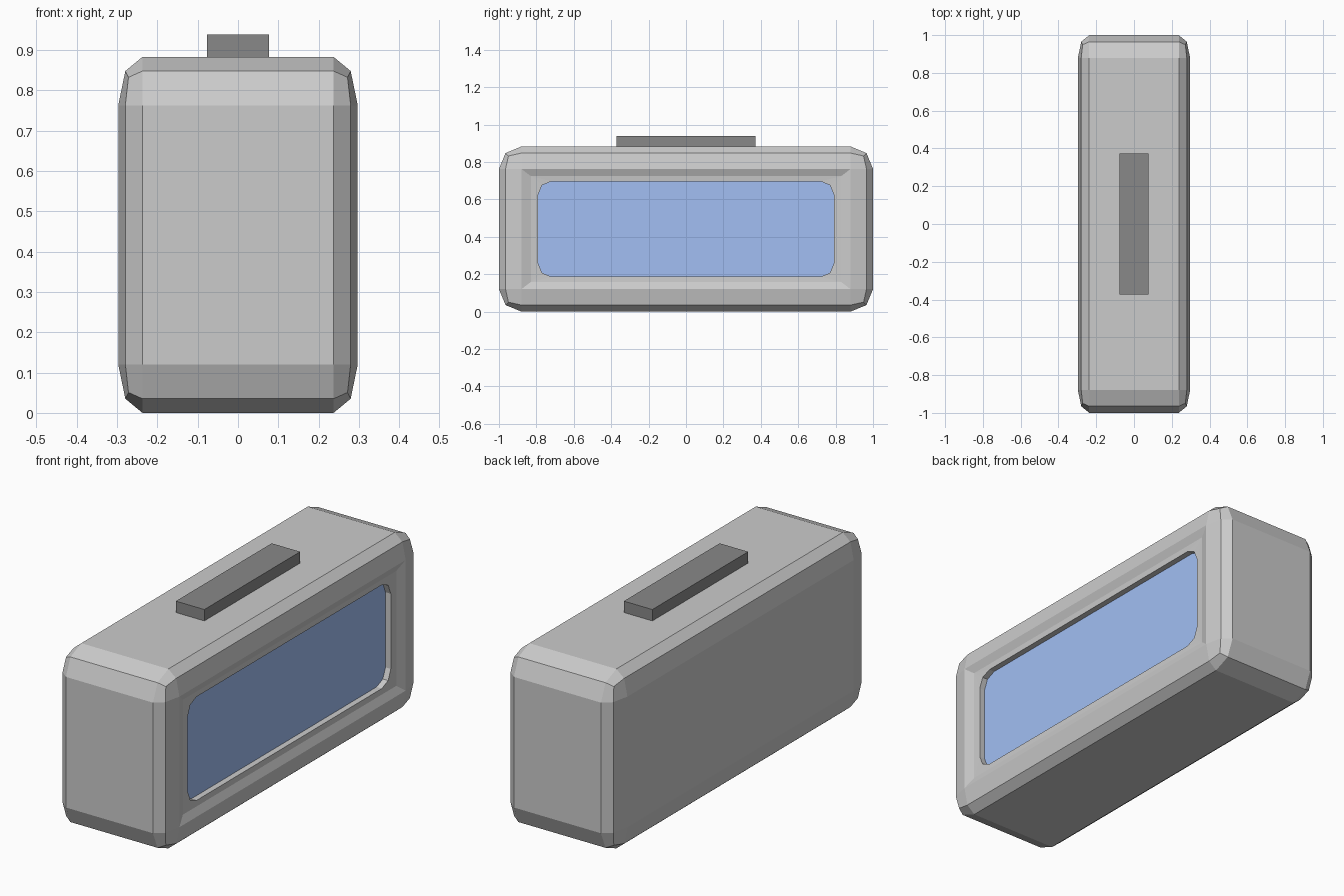
import bpy, bmesh
from mathutils import Matrix, Vector

if "Cube" in bpy.data.objects:
    bpy.data.objects.remove(bpy.data.objects["Cube"])


def material(name, rgb):
    mat = bpy.data.materials.new(name)
    mat.diffuse_color = (*rgb, 1)
    mat.use_nodes = True
    mat.node_tree.nodes["Principled BSDF"].inputs["Base Color"].default_value = mat.diffuse_color
    return mat


def finish(bm, name, mat=None):
    bmesh.ops.recalc_face_normals(bm, faces=bm.faces)
    mesh = bpy.data.meshes.new(name)
    bm.to_mesh(mesh)
    bm.free()
    obj = bpy.data.objects.new(name, mesh)
    bpy.context.collection.objects.link(obj)
    if mat:
        mesh.materials.append(mat)
    return obj


def box(size, centre):
    bm = bmesh.new()
    bmesh.ops.create_cube(bm, size=1, matrix=Matrix.Translation(centre) @ Matrix.Diagonal((*size, 1)))
    return bm


def bevel(bm, edges, width):
    bmesh.ops.bevel(bm, geom=edges, offset=width, offset_type='OFFSET', segments=2,
                    profile=0.5, affect='EDGES', clamp_overlap=False)


def along_x(edge):
    a, b = (v.co for v in edge.verts)
    return abs(a.y - b.y) < 1e-4 and abs(a.z - b.z) < 1e-4


MID_Z = 0.4415

# Body: rounded box, squashed in x so the rounding is shallower on the sides
body = box((1.188, 2.0, 0.883), (0, 0, MID_Z))
bevel(body, body.edges[:], 0.12)
bmesh.ops.scale(body, vec=(0.5, 1, 1), verts=body.verts)

# Screen frame on +x: sloped lip, shallow ledge, then a straight pocket
body.faces.ensure_lookup_table()
face = max(body.faces, key=lambda f: f.calc_center_median().x)
for half_y, half_z, x in ((0.83, 0.283, 0.281), (0.79, 0.255, 0.279)):
    bmesh.ops.inset_region(body, faces=[face], thickness=0.03)
    for v in face.verts:
        v.co = Vector((x, half_y if v.co.y > 0 else -half_y,
                       MID_Z + (half_z if v.co.z > MID_Z else -half_z)))
floor = bmesh.ops.extrude_discrete_faces(body, faces=[face])['faces'][0]
for v in floor.verts:
    v.co.x = 0.21
walls = {e for v in floor.verts for e in v.link_edges if along_x(e)}
bevel(body, list(walls), 0.07)
finish(body, "body")

# Screen panel set back inside the pocket
screen = box((0.04, 1.58, 0.51), (0.23, 0, MID_Z + 0.003))
for v in screen.verts:
    v.co.z -= 0.003
bevel(screen, [e for e in screen.edges if along_x(e)], 0.07)
finish(screen, "screen", material("screen_blue", (0.36, 0.52, 0.9)))

# Long button on top
button = box((0.155, 0.745, 0.07), (0, 0, 0.904))
finish(button, "top_button", material("dark_grey", (0.25, 0.25, 0.25)))
